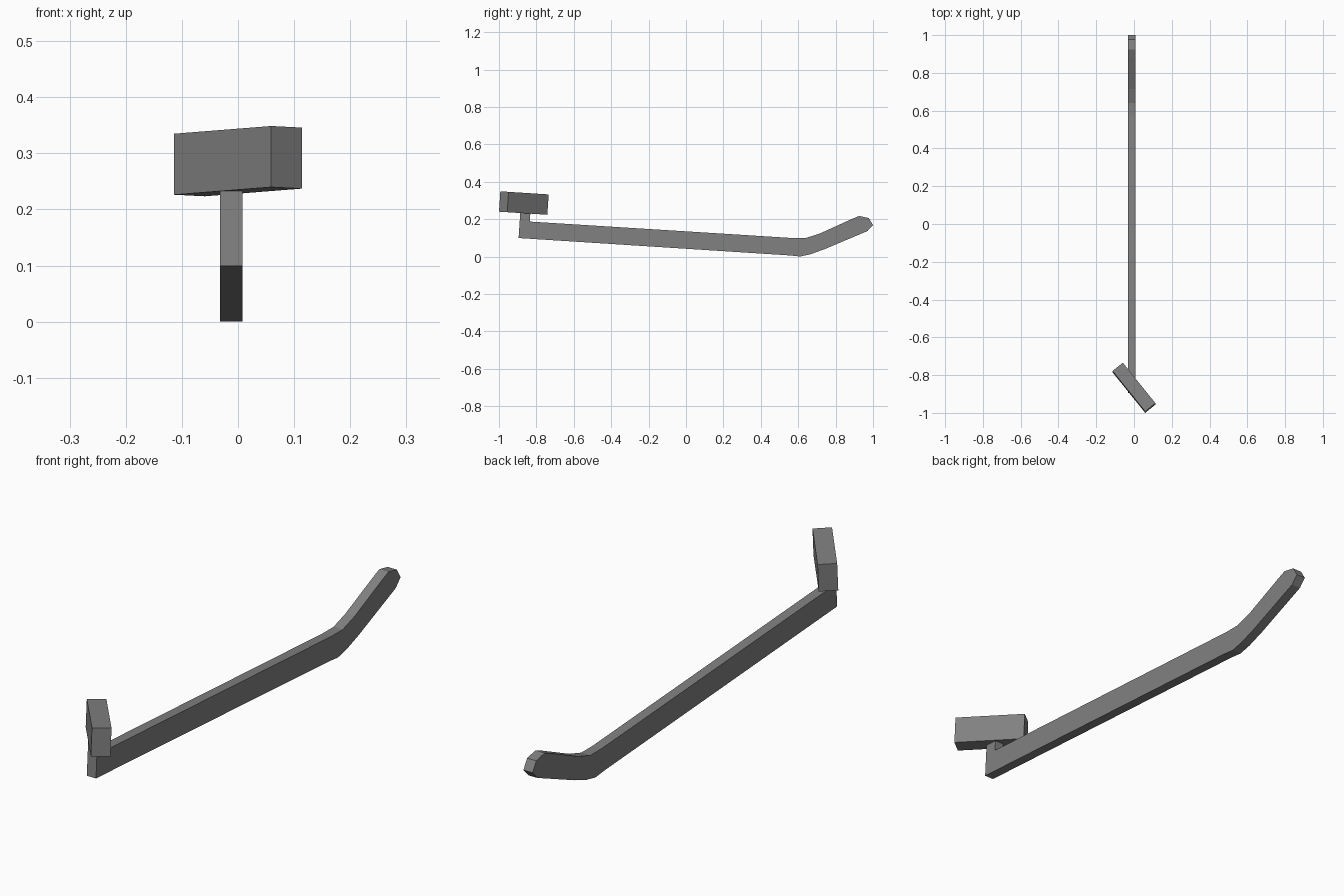
import bpy, bmesh
from math import radians
from mathutils import Matrix

cube = bpy.data.objects.get("Cube")
if cube:
    bpy.data.objects.remove(cube)

# One plain grey for the whole model
grey = bpy.data.materials.new("plain_grey")
grey.use_nodes = True
grey.diffuse_color = (0.22, 0.22, 0.22, 1)
grey.node_tree.nodes["Principled BSDF"].inputs["Base Color"].default_value = grey.diffuse_color


def add_object(name, bm):
    bmesh.ops.recalc_face_normals(bm, faces=bm.faces)
    mesh = bpy.data.meshes.new(name)
    bm.to_mesh(mesh)
    bm.free()
    mesh.materials.append(grey)
    obj = bpy.data.objects.new(name, mesh)
    bpy.context.collection.objects.link(obj)
    return obj


# Bent handle with its upright neck: a side outline (y, z) pushed across x
outline = [
    (-0.895, 0.099), (0.555, 0.006), (0.61, 0.0), (0.665, 0.012), (0.74, 0.039),
    (0.97, 0.136), (1.0, 0.168), (0.977, 0.206), (0.925, 0.217), (0.88, 0.198),
    (0.715, 0.123), (0.64, 0.099), (0.57, 0.099),
    (-0.835, 0.187), (-0.831, 0.25), (-0.885, 0.253),
]
x_min, x_max = -0.032, 0.008
bm = bmesh.new()
side = bm.faces.new([bm.verts.new((x_min, y, z)) for y, z in outline])
pushed = bmesh.ops.extrude_face_region(bm, geom=[side], use_keep_orig=True)["geom"]
bmesh.ops.translate(bm, vec=(x_max - x_min, 0, 0),
                    verts=[v for v in pushed if isinstance(v, bmesh.types.BMVert)])
add_object("bent_handle", bm)

# Block head: turned about the neck, then tipped to follow the handle's slope
bm = bmesh.new()
bmesh.ops.create_cube(bm, size=1, matrix=Matrix.Diagonal((0.276, 0.07, 0.109, 1)))
head = add_object("block_head", bm)
head.matrix_world = (Matrix.Translation((0, -0.867, 0.286))
                     @ Matrix.Rotation(radians(-3.65), 4, "X")
                     @ Matrix.Rotation(radians(-51.2), 4, "Z"))
